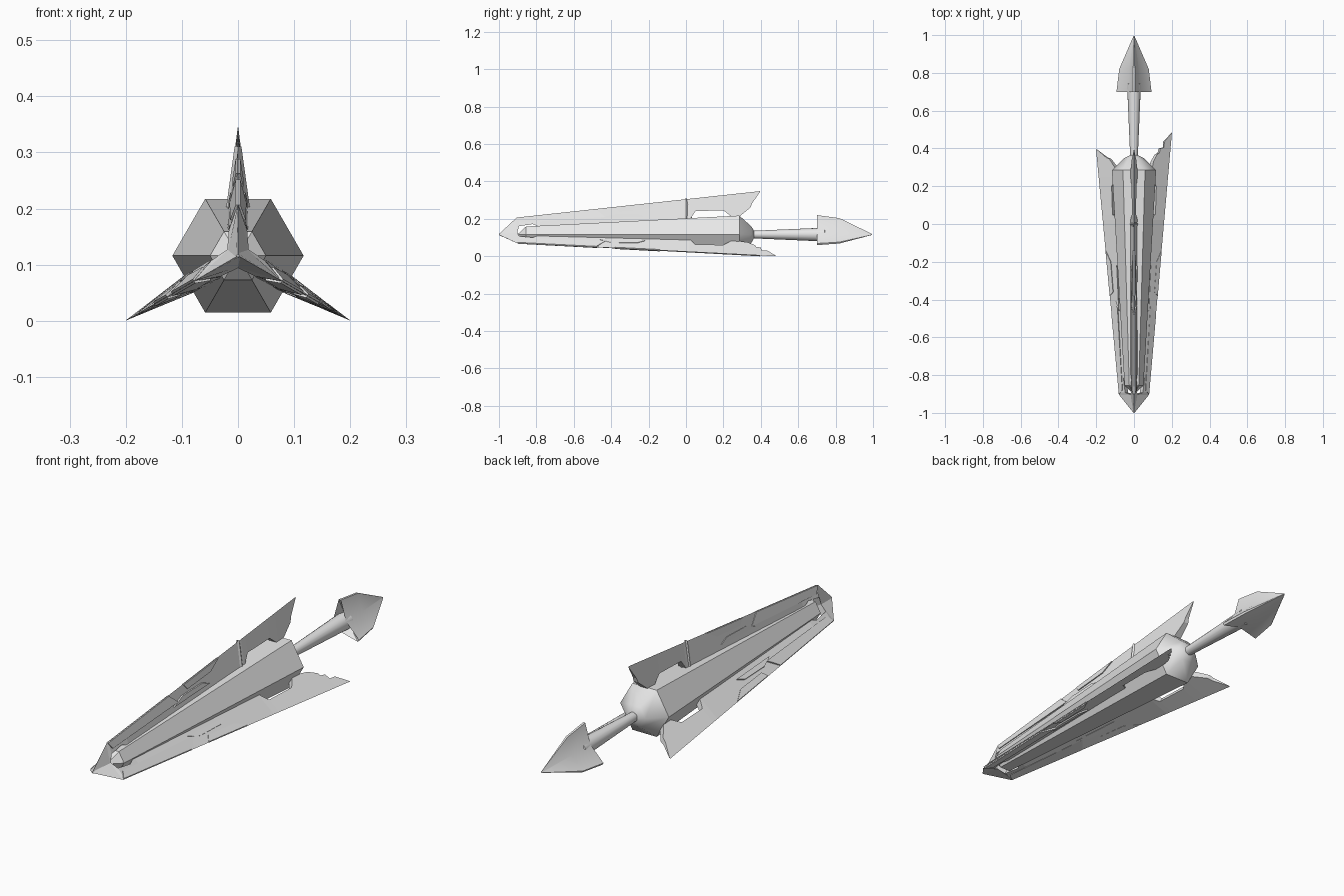
import bpy, math
from mathutils import Vector

if "Cube" in bpy.data.objects:
    bpy.data.objects.remove(bpy.data.objects["Cube"])

AXIS_Z = 0.116
grey = bpy.data.materials.new("light grey")
grey.diffuse_color = (0.8, 0.8, 0.8, 1)
grey.use_nodes = True
grey.node_tree.nodes["Principled BSDF"].inputs["Base Color"].default_value = grey.diffuse_color


def around(r, side, y, angle):
    """Point at radius r and sideways offset, turned about the long axis."""
    c, s = math.cos(angle), math.sin(angle)
    return Vector((r * c - side * s, y, AXIS_Z + r * s + side * c))


def loft(name, rings, smooth=None):
    """Skin a list of equal-length point rings and cap both ends."""
    n = len(rings[0])
    verts = [p for ring in rings for p in ring]
    faces = []
    for k in range(len(rings) - 1):
        for i in range(n):
            j = (i + 1) % n
            faces.append((k * n + i, k * n + j, (k + 1) * n + j, (k + 1) * n + i))
    faces.append(tuple(reversed(range(n))))
    last = (len(rings) - 1) * n
    faces.append(tuple(range(last, last + n)))
    mesh = bpy.data.meshes.new(name)
    mesh.from_pydata(verts, [], faces)
    mesh.materials.append(grey)
    obj = bpy.data.objects.new(name, mesh)
    bpy.context.collection.objects.link(obj)
    # consistent outward normals
    bpy.context.view_layer.objects.active = obj
    bpy.ops.object.select_all(action='DESELECT')
    obj.select_set(True)
    bpy.ops.object.mode_set(mode='EDIT')
    bpy.ops.mesh.select_all(action='SELECT')
    bpy.ops.mesh.remove_doubles(threshold=0.0002)
    bpy.ops.mesh.normals_make_consistent(inside=False)
    bpy.ops.object.mode_set(mode='OBJECT')
    if smooth:
        bpy.ops.object.shade_smooth_by_angle(angle=math.radians(smooth))
    return obj


def turned(name, profile, sides, smooth=None):
    """Revolve (y, radius) pairs about the long axis."""
    rings = [[around(r, 0, y, math.tau * i / sides) for i in range(sides)]
             for y, r in profile]
    return loft(name, rings, smooth)


# Tapered hexagonal body with pointed nose and rear cone
turned("body", [(-0.90, 0.002), (-0.855, 0.05), (0.285, 0.117)], 6)
turned("body_rear_cone", [(0.285, 0.117), (0.35, 0.05), (0.365, 0.02)], 6, 60)

# Shaft behind the body, flaring towards the arrow head
turned("shaft", [(0.33, 0.019), (0.70, 0.035), (0.74, 0.037), (0.76, 0.02)], 16, 40)


# Three-bladed arrow head
def star(y, outer, inner):
    ring = []
    for i in range(3):
        a = math.radians(90 + 120 * i)
        ring += [around(outer, -0.05 * outer, y, a), around(outer, 0.05 * outer, y, a),
                 around(inner, 0, y, a + math.pi / 3)]
    return ring


loft("arrow_head", [star(0.735, 0.03, 0.025), star(0.70, 0.104, 0.034),
                    star(0.82, 0.088, 0.030), star(0.995, 0.003, 0.002)], 35)


# Long fins: wedge sections, (y, inner radius)
FRONT = [(-0.905, 0), (-0.893, 0.045), (-0.82, 0.056), (-0.78, 0.04), (0.02, 0.08),
         (0.05, 0.125), (0.20, 0.13), (0.25, 0.09), (0.29, 0.10)]
CLEAN_TAIL = [(0.345, 0.145), (0.352, 0.165), (0.395, 0.227)]
BROKEN_TAIL = [(0.33, 0.11), (0.37, 0.135), (0.376, 0.15), (0.40, 0.155), (0.405, 0.18),
               (0.435, 0.182), (0.485, 0.231)]


def outer_edge(y, y_end):
    return 0.091 + (0.232 - 0.091) * (y + 0.905) / (y_end + 0.905)


def half_width(r, edge):
    return min(0.02, 0.032 * max(0, 1 - r / edge))


def fin(name, angle, tail):
    y_end = tail[-1][0]
    rings = [[around(0, 0.003, -1, angle), around(0.003, 0, -1, angle),
              around(0, -0.003, -1, angle)]]
    for y, r in FRONT + tail:
        edge = outer_edge(y, y_end)
        w = half_width(r, edge)
        rings.append([around(r, w, y, angle), around(edge, 0, y, angle),
                      around(r, -w, y, angle)])
    loft(name, rings)


def panel(name, angle, y_end, corners):
    """Raised plate pair on both fin faces; corners are (y, share of fin radius)."""
    for side in (1, -1):
        rings = []
        for lift in (-0.003, 0.004):
            ring = []
            for y, share in corners:
                edge = outer_edge(y, y_end)
                r = share * edge
                ring.append(around(r, side * (half_width(r, edge) + lift), y, angle))
            rings.append(ring)
        loft(name, rings)


for label, deg, tail in (("top", 90, CLEAN_TAIL), ("left", 210, CLEAN_TAIL),
                         ("right", -30, BROKEN_TAIL)):
    a = math.radians(deg)
    fin(label + "_fin", a, tail)
    y_end = tail[-1][0]
    # Outer edge plate and inner plate by the body
    panel(label + "_edge_panel", a, y_end,
          [(-0.38, 0.99), (-0.36, 0.82), (-0.20, 0.82), (-0.14, 0.99)])
    panel(label + "_inner_panel", a, y_end,
          [(-0.46, 0.60), (-0.40, 0.74), (-0.26, 0.70), (-0.22, 0.58)])
    # Front edge guard ending in a slanted cut
    panel(label + "_front_guard", a, y_end,
          [(-0.90, 0.99), (-0.88, 0.68), (-0.43, 0.66), (-0.48, 0.99)])

# Pointed spike straddling the top fin
up = math.pi / 2
loft("fin_spike", [
    [around(0.08, s, y, up) for y, s in ((-0.06, 0), (0.0, 0.022), (0.035, 0), (0.0, -0.022))],
    [around(0.195, s, y, up) for y, s in ((-0.002, 0), (0.0, 0.006), (0.002, 0), (0.0, -0.006))]])
